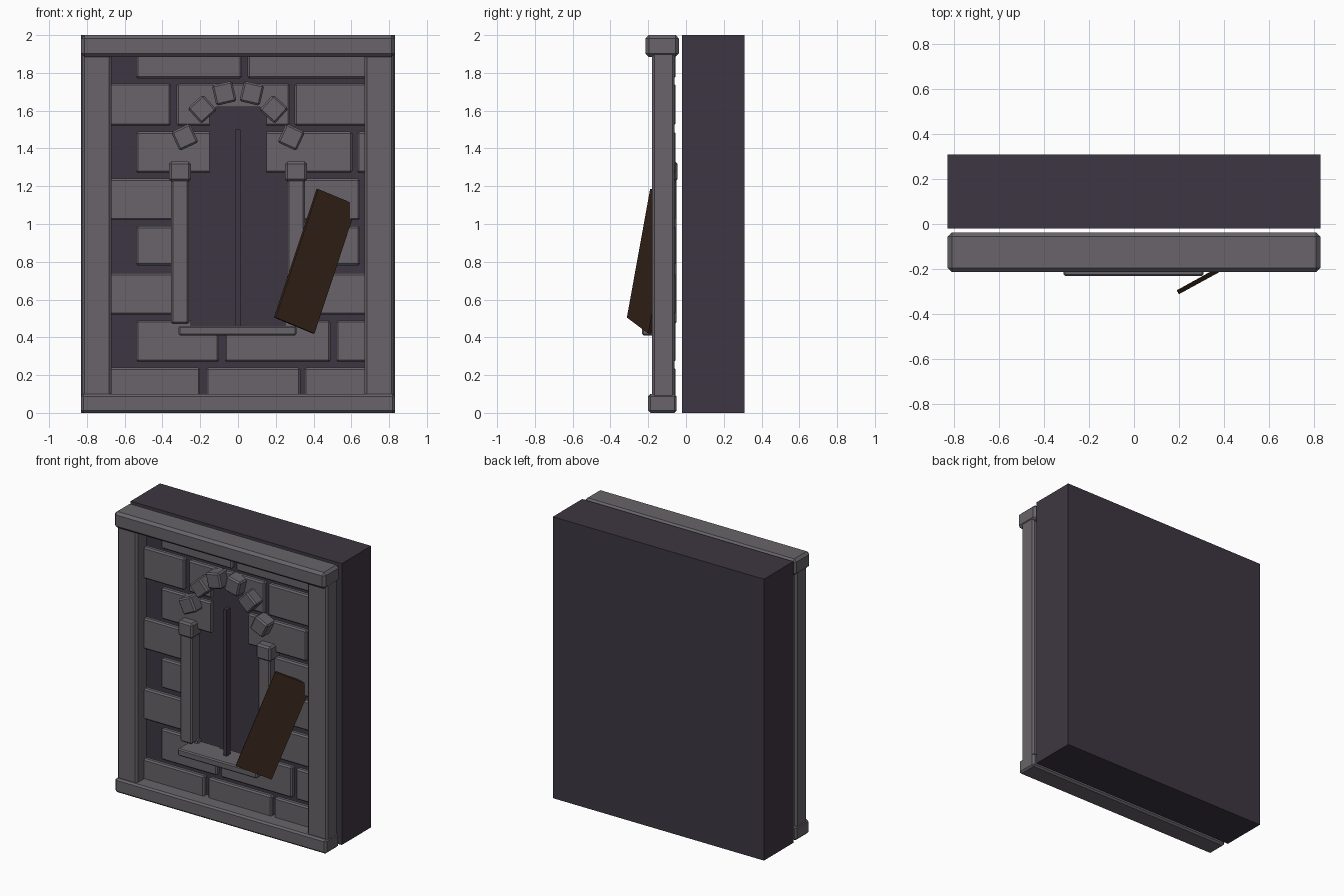
import bpy, bmesh, math
from mathutils import Matrix, Vector

if "Cube" in bpy.data.objects:
    bpy.data.objects.remove(bpy.data.objects["Cube"])


def material(name, rgb):
    m = bpy.data.materials.new(name)
    m.diffuse_color = (*rgb, 1)
    m.use_nodes = True
    m.node_tree.nodes["Principled BSDF"].inputs["Base Color"].default_value = m.diffuse_color
    return m


STONE = material("grey stone", (0.138, 0.127, 0.144))
DARK = material("dark purple mortar", (0.048, 0.037, 0.054))
WOOD = material("dark brown wood", (0.038, 0.019, 0.011))


def finish(name, bm, mat):
    bmesh.ops.recalc_face_normals(bm, faces=bm.faces)
    me = bpy.data.meshes.new(name)
    bm.to_mesh(me)
    bm.free()
    ob = bpy.data.objects.new(name, me)
    bpy.context.collection.objects.link(ob)
    if mat:
        me.materials.append(mat)
    return ob


def box(name, x, y, z, mat, bevel=0.0, turn=0.0):
    """Box from (min, max) ranges, bevelled, turned about the y axis."""
    size = [r[1] - r[0] for r in (x, y, z)]
    mid = Vector([(r[0] + r[1]) / 2 for r in (x, y, z)])
    bm = bmesh.new()
    bmesh.ops.create_cube(bm, size=1)
    bmesh.ops.scale(bm, vec=size, verts=bm.verts)
    if bevel:
        bmesh.ops.bevel(bm, geom=bm.edges[:], offset=bevel, segments=1, affect='EDGES')
    bmesh.ops.transform(bm, matrix=Matrix.Translation(mid) @ Matrix.Rotation(turn, 4, 'Y'),
                        verts=bm.verts)
    return finish(name, bm, mat)


def prism(name, points, depth, mat):
    """Solid made by pushing a polygon along a vector."""
    bm = bmesh.new()
    face = bm.faces.new([bm.verts.new(p) for p in points])
    out = bmesh.ops.extrude_face_region(bm, geom=[face])
    moved = [v for v in out["geom"] if isinstance(v, bmesh.types.BMVert)]
    bmesh.ops.translate(bm, vec=depth, verts=moved)
    return finish(name, bm, mat)


# Wall core and outer frame
box("wall_core", (-0.83, 0.83), (-0.02, 0.31), (0, 2), DARK)
box("top_beam", (-0.83, 0.83), (-0.215, -0.037), (1.885, 2), STONE, 0.018)
box("bottom_beam", (-0.83, 0.83), (-0.2, -0.05), (0, 0.1), STONE, 0.012)
for side, s in (("left", -1), ("right", 1)):
    xs = sorted((s * 0.67, s * 0.825))
    box(side + "_pillar", xs, (-0.18, -0.06), (0.05, 1.95), STONE, 0.012)

# Window-shaped cutter for the bricks
half = [(0.25, 0.46), (0.25, 1.27), (0.15, 1.27), (0.15, 1.58), (0.115, 1.62)]
outline = half + [(-x, z) for x, z in reversed(half)]
cutter = prism("window_cutter", [(x, -0.3, z) for x, z in outline], (0, 0.29, 0), None)
cutter.hide_render = True
cutter.hide_viewport = True

# Brick courses: (bottom, top, brick spans)
courses = [
    (0.08, 0.24, [(-0.7, -0.2), (-0.17, 0.33), (0.35, 0.7)]),
    (0.27, 0.49, [(-0.54, -0.1), (-0.07, 0.49), (0.52, 0.7)]),
    (0.52, 0.74, [(-0.7, -0.29), (0.29, 0.7)]),
    (0.78, 0.99, [(-0.54, -0.29), (0.29, 0.645)]),
    (1.02, 1.24, [(-0.7, -0.29), (0.29, 0.645)]),
    (1.27, 1.49, [(-0.54, -0.1), (0.1, 0.605), (0.63, 0.7)]),
    (1.52, 1.745, [(-0.7, -0.355), (-0.325, 0.275), (0.3, 0.7)]),
    (1.77, 1.91, [(-0.54, 0.02), (0.05, 0.7)]),
]
for row, (z0, z1, spans) in enumerate(courses):
    for col, span in enumerate(spans):
        ob = box(f"brick_{row}_{col}", span, (-0.097, -0.055), (z0, z1), STONE, 0.01)
        # only bricks that reach the opening are cut
        if row in (1, 5, 6) and span[0] < 0.25 and span[1] > -0.25:
            cut = ob.modifiers.new("window", 'BOOLEAN')
            cut.object = cutter
            cut.operation = 'DIFFERENCE'
            cut.solver = 'EXACT'

# Window surround: jambs with caps, sill, centre bar
for side, s in (("left", -1), ("right", 1)):
    box(side + "_jamb", sorted((s * 0.26, s * 0.355)), (-0.15, -0.05), (0.47, 1.26), STONE, 0.01)
    box(side + "_jamb_cap", sorted((s * 0.25, s * 0.365)), (-0.16, -0.045), (1.225, 1.33),
        STONE, 0.012)
    # Arch stones: centre x, centre z, tilt in degrees
    for i, (x, z, tilt) in enumerate([(0.282, 1.46, 25), (0.19, 1.608, 42), (0.073, 1.692, 13)]):
        cx, h = s * x, 0.055
        box(f"{side}_arch_stone_{i}", (cx - h, cx + h), (-0.175, -0.07), (z - h, z + h),
            STONE, 0.01, math.radians(s * tilt))
box("window_sill", (-0.315, 0.31), (-0.232, -0.06), (0.41, 0.46), STONE, 0.008)
box("window_bar", (-0.013, 0.013), (-0.145, -0.1), (0.45, 1.5), DARK)

# Loose plank leaning against the wall, one edge sunk into the bricks
a, b, c = Vector((0.2, -0.313, 0.505)), Vector((0.405, -0.2, 0.42)), Vector((0.425, -0.19, 1.185))
normal = (b - a).cross(c - a).normalized()
if normal.y < 0:
    normal = -normal
prism("loose_plank", [a, b, b + c - a, c], normal * 0.02, WOOD)
